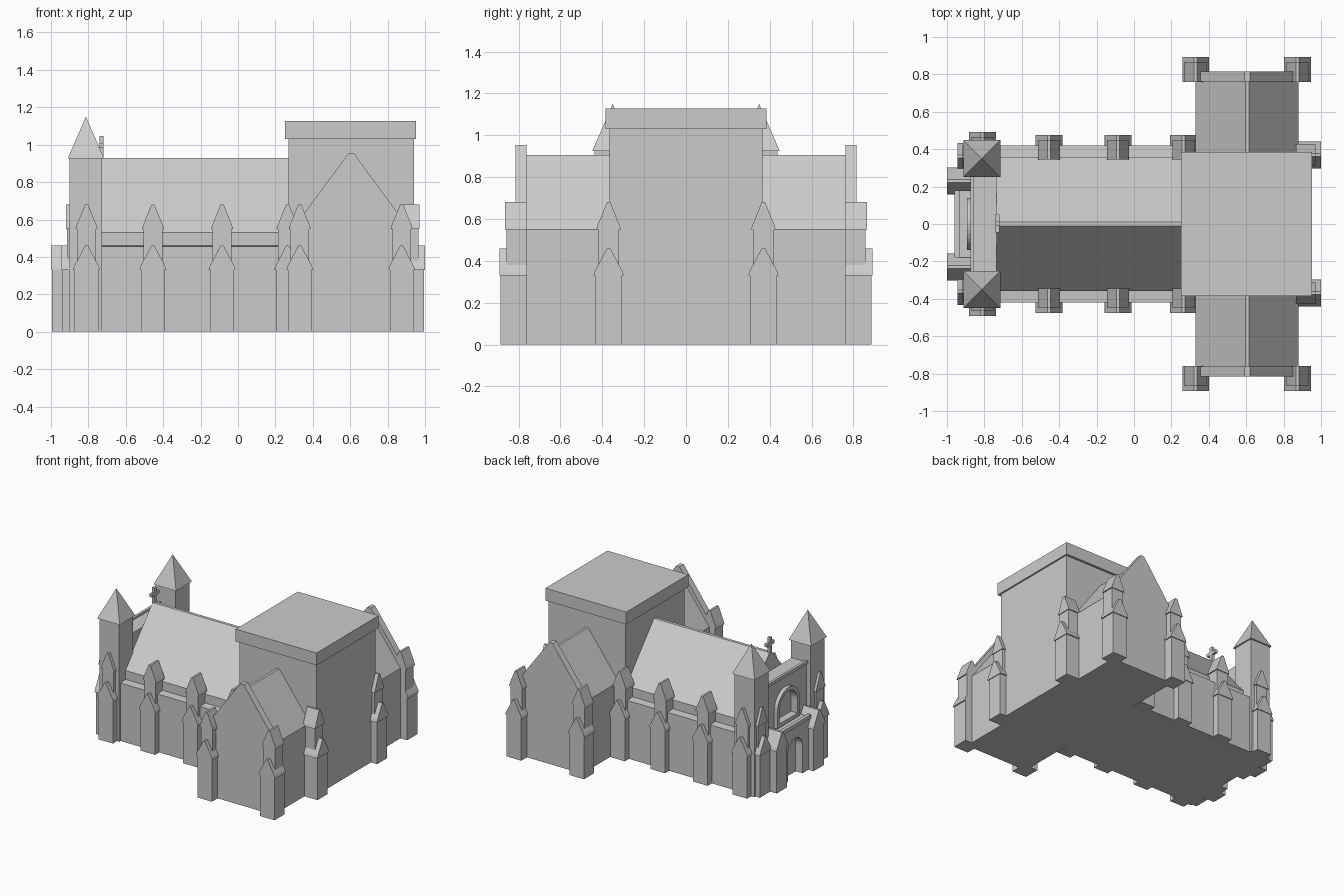
import bpy, bmesh, math
from mathutils import Matrix, Vector

if "Cube" in bpy.data.objects:
    bpy.data.objects.remove(bpy.data.objects["Cube"])

AXES = {
    'X': lambda p, t: (t, p[0], p[1]),   # profile in y,z
    'Y': lambda p, t: (p[0], t, p[1]),   # profile in x,z
}


def add_prism(bm, pts, axis, a, b):
    lo = [bm.verts.new(AXES[axis](p, a)) for p in pts]
    hi = [bm.verts.new(AXES[axis](p, b)) for p in pts]
    bm.faces.new(lo)
    bm.faces.new(hi[::-1])
    n = len(pts)
    for i in range(n):
        bm.faces.new((lo[i], hi[i], hi[(i + 1) % n], lo[(i + 1) % n]))


def finish(name, bm, mat=None):
    if mat:
        bm.transform(mat)
    bmesh.ops.recalc_face_normals(bm, faces=bm.faces[:])
    me = bpy.data.meshes.new(name)
    bm.to_mesh(me)
    bm.free()
    ob = bpy.data.objects.new(name, me)
    bpy.context.collection.objects.link(ob)
    return ob


def prism(name, pts, axis, a, b):
    bm = bmesh.new()
    add_prism(bm, pts, axis, a, b)
    return finish(name, bm)


def rect(u0, u1, v0, v1):
    return [(u0, v0), (u1, v0), (u1, v1), (u0, v1)]


def box(name, x0, x1, y0, y1, z0, z1):
    return prism(name, rect(x0, x1, z0, z1), 'Y', y0, y1)


def arch(w, z0, spring, n=16):
    pts = [(-w, z0), (w, z0)]
    return pts + [(w * math.cos(math.pi * i / n), spring + w * math.sin(math.pi * i / n))
                  for i in range(n + 1)]


def cut(target, cutter):
    cutter.hide_render = True
    cutter.display_type = 'WIRE'
    m = target.modifiers.new('opening', 'BOOLEAN')
    m.operation = 'DIFFERENCE'
    m.solver = 'EXACT'
    m.object = cutter


def buttress(name, x, y, turn, low, up):
    """Two gabled tiers; (x, y) is the back centre, local -y is outward."""
    bm = bmesh.new()
    for half, depth, z0, shoulder, tip in ((.063, low, 0, .33, .46), (.05, up, .36, .55, .68)):
        cap = half + .009
        add_prism(bm, rect(-half, half, z0, shoulder + .02), 'Y', -depth + .006, 0)
        add_prism(bm, [(-cap, shoulder), (cap, shoulder), (cap - .006, shoulder + .02),
                       (.008, tip), (-.008, tip), (-cap + .006, shoulder + .02)], 'Y', -depth, 0)
    mat = Matrix.Translation((x, y, 0)) @ Matrix.Rotation(math.radians(turn), 4, 'Z')
    return finish(name, bm, mat)


# Crossing tower with overhanging flat cap
box('crossing_tower', .27, .94, -.365, .365, 0, 1.04)
box('crossing_cap', .25, .953, -.385, .385, 1.03, 1.127)

# Nave: wide lower wall, ledge, upper band, steep roof
prism('nave', [(-.42, 0), (.42, 0), (.42, .455), (.357, .46), (.357, .53), (.012, .93),
               (-.012, .93), (-.357, .53), (-.357, .46), (-.42, .455)], 'X', -.735, .30)

for s in (-1, 1):
    side = 'front' if s < 0 else 'back'
    turn = 0 if s < 0 else 180
    # Transept arm and raised end gable
    prism('transept_' + side, [(.33, 0), (.88, 0), (.88, .55), (.615, .905), (.595, .905), (.33, .55)],
          'Y', s * .30, s * .77)
    prism('transept_gable_' + side, [(.33, 0), (.88, 0), (.88, .60), (.62, .953), (.59, .953), (.33, .60)],
          'Y', s * .762, s * .815)
    # Buttresses along nave and at transept corners
    for x in (-.455, -.085, .265):
        buttress('nave_buttress', x, s * .345, turn, .132, .105)
    for x in (.33, .875):
        buttress('transept_buttress', x, s * .76, turn, .132, .105)
    buttress('tower_side_buttress', -.81, s * .365, turn, .128, .10)
    # Buttresses on east wall and on west tower fronts
    buttress('east_buttress', .865, s * .37, 90, .135, .105)
    buttress('tower_west_buttress', -.81, s * .36, -90, .135, .11)

    # West towers with pyramid roofs
    box('west_tower_' + side, -.9, -.727, s * .35 - .087, s * .35 + .087, 0, .93)
    bm = bmesh.new()
    bmesh.ops.create_cone(bm, cap_ends=True, segments=4, radius1=.098 * math.sqrt(2), radius2=0,
                          depth=.225)
    finish('west_tower_roof_' + side, bm,
           Matrix.Translation((-.813, s * .35, 1.0375)) @ Matrix.Rotation(math.pi / 4, 4, 'Z'))

    # Porch side piers with gabled caps
    bm = bmesh.new()
    c = s * .23
    add_prism(bm, rect(c - .065, c + .065, 0, .35), 'X', -.995, -.86)
    add_prism(bm, [(c - .073, .33), (c + .073, .33), (c + .068, .35), (c + .008, .46),
                   (c - .008, .46), (c - .068, .35)], 'X', -1.0, -.86)
    finish('porch_pier_' + side, bm)

# West front wall with coping
wall = box('west_front', -.865, -.735, -.28, .28, 0, .785)
box('west_front_coping', -.875, -.855, -.265, .265, .775, .80)

# Arched window: projecting frame and recess
frame = prism('window_frame', arch(.14, .42, .555), 'X', -.893, -.86)
opening = prism('window_cutter', arch(.112, .45, .555), 'X', -.95, -.835)
cut(frame, opening)
cut(wall, opening)

# Porch with arched doorway and coping
porch = box('porch', -.95, -.86, -.18, .18, 0, .41)
cut(porch, prism('door_cutter', arch(.09, -.05, .22), 'X', -1.05, -.89))
box('porch_coping', -.96, -.933, -.18, .18, .40, .43)

# Gable cross
box('cross_upright', -.74, -.718, -.012, .014, .92, 1.047)
box('cross_arm', -.74, -.718, -.045, .05, .985, 1.01)
